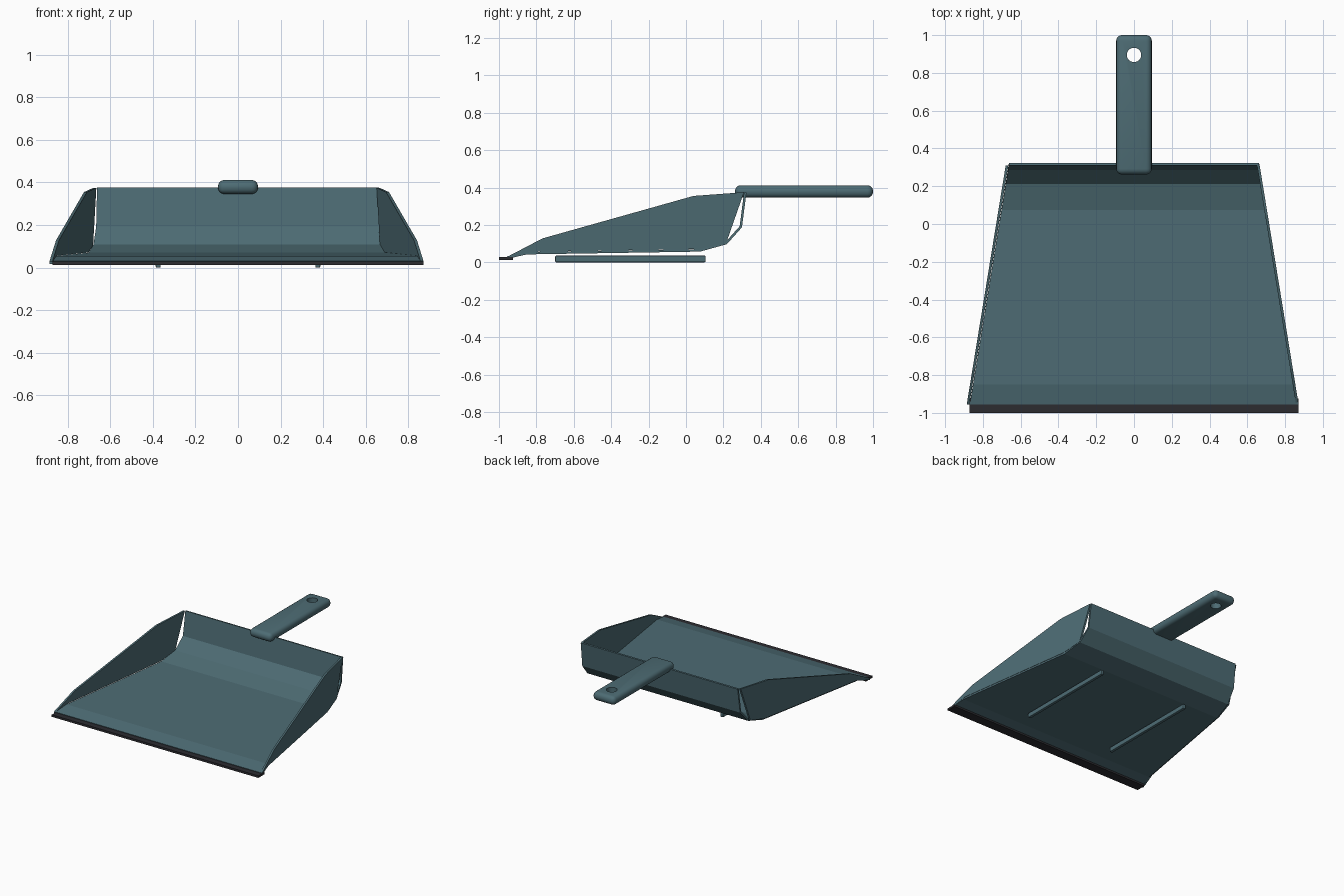
import bpy, bmesh

if "Cube" in bpy.data.objects:
    bpy.data.objects.remove(bpy.data.objects["Cube"])

def material(name, rgb):
    m = bpy.data.materials.new(name)
    m.diffuse_color = (*rgb, 1)
    m.use_nodes = True
    m.node_tree.nodes["Principled BSDF"].inputs["Base Color"].default_value = m.diffuse_color
    return m

TEAL = material("teal_plastic", (0.075, 0.15, 0.175))
DARK = material("dark_rubber", (0.025, 0.025, 0.03))

def half_width(y):
    # pan narrows towards the back
    return 0.662 + (0.318 - y) * 0.163

def finish(name, bm, mat):
    bmesh.ops.recalc_face_normals(bm, faces=bm.faces)
    me = bpy.data.meshes.new(name)
    bm.to_mesh(me)
    bm.free()
    ob = bpy.data.objects.new(name, me)
    bpy.context.collection.objects.link(ob)
    me.materials.append(mat)
    return ob

def box(name, x, y, z, mat, bevel=0, segments=1):
    bm = bmesh.new()
    bmesh.ops.create_cube(bm, size=1)
    for v in bm.verts:
        v.co = [lo + (c + 0.5) * (hi - lo) for c, (lo, hi) in zip(v.co, (x, y, z))]
    if bevel:
        bmesh.ops.bevel(bm, geom=bm.edges[:], offset=bevel, segments=segments,
                        profile=0.5, affect='EDGES')
    return finish(name, bm, mat)

# Floor and back wall: one bent sheet
profile = [(-0.955, 0.026), (-0.85, 0.049), (0.075, 0.064),
           (0.215, 0.103), (0.293, 0.19), (0.317, 0.375)]
bm = bmesh.new()
rows = [[bm.verts.new((s * half_width(y), y, z)) for s in (-1, 1)] for y, z in profile]
for a, b in zip(rows, rows[1:]):
    bm.faces.new((a[0], a[1], b[1], b[0]))
pan = finish("floor_and_back", bm, TEAL)
sheet = pan.modifiers.new("thickness", 'SOLIDIFY')
sheet.thickness, sheet.offset, sheet.use_even_offset = 0.013, 0, True

# Side walls: flat slanted panels
outline = [(-0.955, 0.018), (-0.92, 0.026), (-0.83, 0.056), (0.075, 0.071), (0.215, 0.103),
           (0.31, 0.375), (0.04, 0.355), (-0.767, 0.128), (-0.955, 0.03)]
for side, label in ((-1, "left"), (1, "right")):
    bm = bmesh.new()
    rings = [[bm.verts.new((side * (half_width(y) + 0.002) - d, y, z)) for y, z in outline]
             for d in (0, 0.014)]
    for r in rings:
        bm.faces.new(r)
    n = len(outline)
    for i in range(n):
        j = (i + 1) % n
        bm.faces.new((rings[0][i], rings[0][j], rings[1][j], rings[1][i]))
    finish(label + "_wall", bm, TEAL)

    # Support ribs under the floor
    box(label + "_rib", (side * 0.375 - 0.012, side * 0.375 + 0.012), (-0.7, 0.105),
        (0, 0.036), TEAL, 0.006, 2)

# Front sweeping lip
box("front_lip", (-0.872, 0.872), (-1, -0.925), (0.012, 0.028), DARK)

# Handle with hanging hole
handle = box("handle", (-0.094, 0.094), (0.262, 1), (0.346, 0.412), TEAL, 0.03, 4)
bpy.ops.mesh.primitive_cylinder_add(vertices=32, radius=0.038, depth=0.3, location=(0, 0.895, 0.38))
cutter = bpy.context.object
cutter.name = "hole_cutter"
cutter.hide_render = True
cutter.hide_set(True)
cut = handle.modifiers.new("hole", 'BOOLEAN')
cut.object, cut.operation, cut.solver = cutter, 'DIFFERENCE', 'EXACT'
bpy.ops.object.select_all(action='DESELECT')
bpy.context.view_layer.objects.active = handle
handle.select_set(True)
bpy.ops.object.modifier_apply(modifier="hole")
bpy.data.objects.remove(cutter)
bpy.ops.object.shade_smooth_by_angle()
